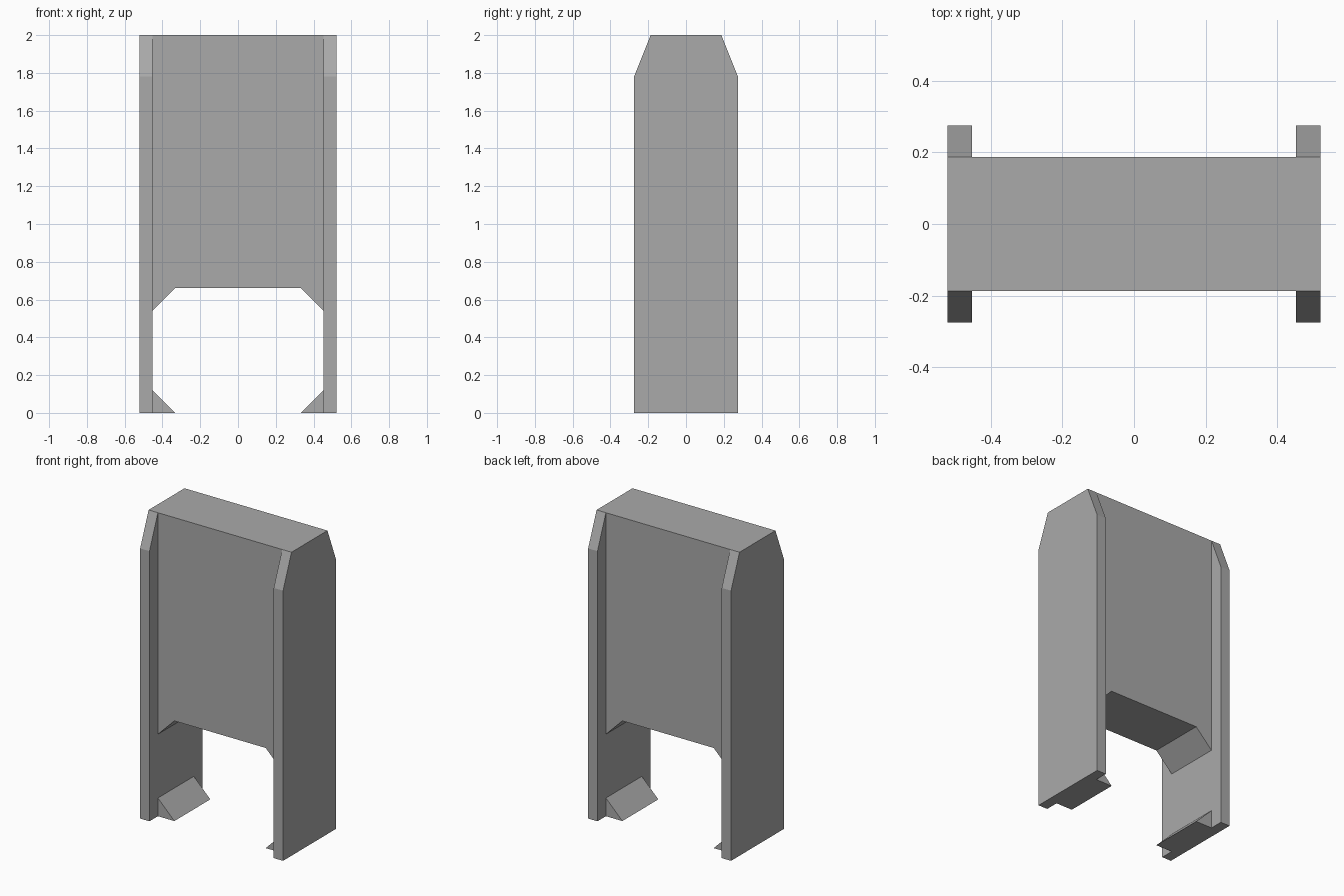
import bpy
import bmesh

cube = bpy.data.objects.get("Cube")
if cube:
    bpy.data.objects.remove(cube, do_unlink=True)

HALF_WIDTH, INNER = 0.521, 0.453    # outer and inner faces of the side panels
HALF_DEPTH, CORE = 0.275, 0.187     # side panel and core half depths
HEIGHT, SHOULDER = 2.0, 1.78
OPENING, GUSSET = 0.66, 0.12

grey = bpy.data.materials.new("plain grey")
grey.use_nodes = True
colour = (0.4, 0.4, 0.4, 1)
grey.diffuse_color = colour
grey.node_tree.nodes["Principled BSDF"].inputs["Base Color"].default_value = colour


def prism(name, profile, axis, start, end):
    """Extrude a profile of (horizontal, z) points along the x or y axis."""
    bm = bmesh.new()
    place = (lambda h, z: (start, h, z)) if axis == "x" else (lambda h, z: (h, start, z))
    face = bm.faces.new([bm.verts.new(place(h, z)) for h, z in profile])
    moved = bmesh.ops.extrude_face_region(bm, geom=[face])["geom"]
    offset = (end - start, 0, 0) if axis == "x" else (0, end - start, 0)
    bmesh.ops.translate(bm, vec=offset, verts=[v for v in moved if isinstance(v, bmesh.types.BMVert)])
    bmesh.ops.recalc_face_normals(bm, faces=bm.faces)
    mesh = bpy.data.meshes.new(name)
    bm.to_mesh(mesh)
    bm.free()
    mesh.materials.append(grey)
    obj = bpy.data.objects.new(name, mesh)
    bpy.context.collection.objects.link(obj)
    return obj


# Solid core with chamfered corners over the opening
slope = INNER - GUSSET
core = [(-INNER, HEIGHT), (-INNER, OPENING - GUSSET), (-slope, OPENING),
        (slope, OPENING), (INNER, OPENING - GUSSET), (INNER, HEIGHT)]
prism("core_block", core, "y", -CORE, CORE)

# Side panels with sloped shoulders, and foot gussets
panel = [(-HALF_DEPTH, 0), (HALF_DEPTH, 0), (HALF_DEPTH, SHOULDER),
         (CORE, HEIGHT), (-CORE, HEIGHT), (-HALF_DEPTH, SHOULDER)]
for side, s in (("left", 1), ("right", -1)):
    prism(side + "_side_panel", panel, "x", s * INNER, s * HALF_WIDTH)
    foot = [(s * INNER, 0), (s * slope, 0), (s * INNER, GUSSET)]
    prism(side + "_foot_gusset", foot, "y", -CORE, CORE)
